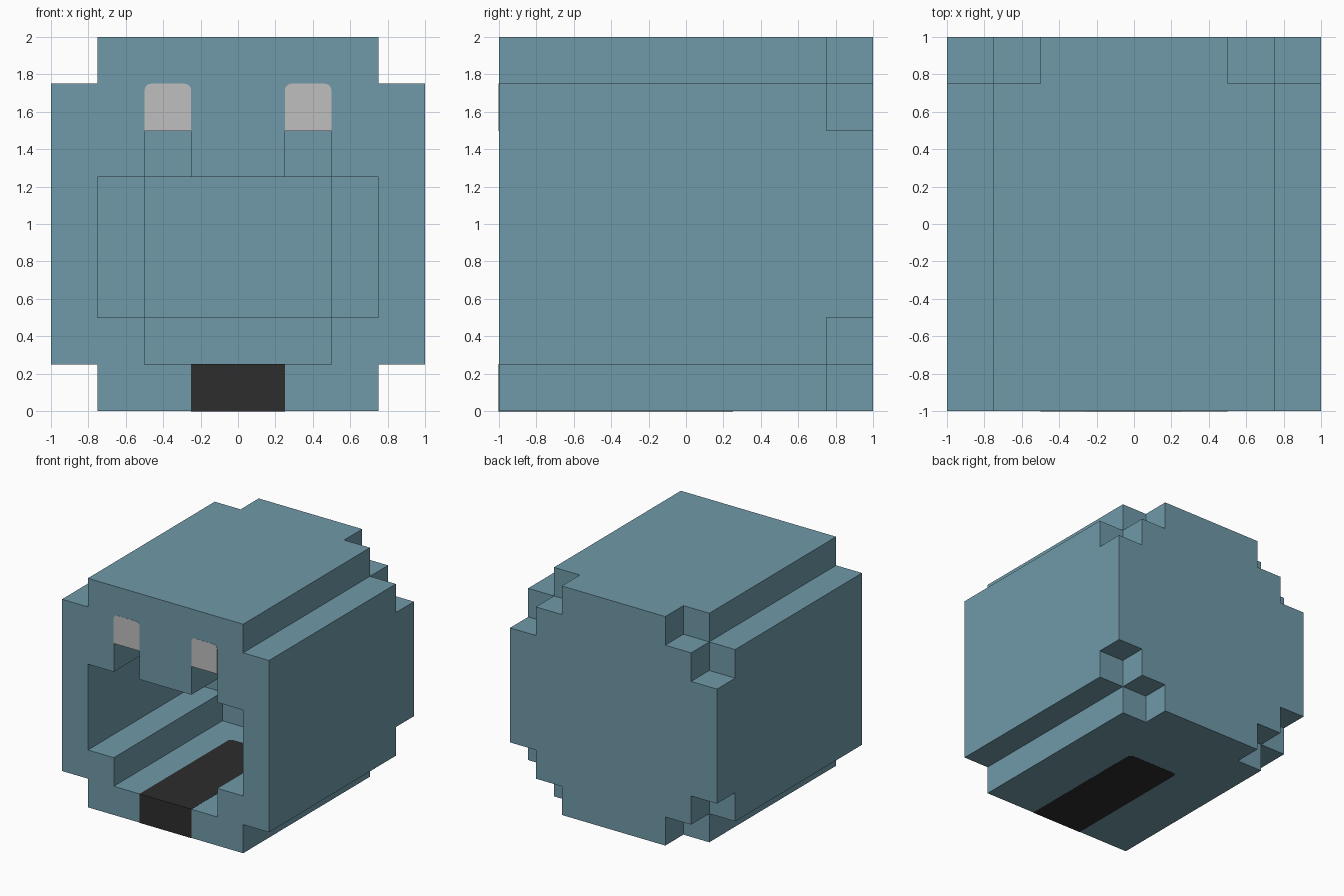
import bpy, bmesh

old = bpy.data.objects.get("Cube")
if old:
    bpy.data.objects.remove(old, do_unlink=True)


def material(name, rgb):
    m = bpy.data.materials.new(name)
    m.use_nodes = True
    col = (*rgb, 1.0)
    m.diffuse_color = col
    bsdf = m.node_tree.nodes["Principled BSDF"]
    bsdf.inputs["Base Color"].default_value = col
    bsdf.inputs["Roughness"].default_value = 0.8
    return m


BLUE = material("dusty blue", (0.162, 0.323, 0.397))
GREY = material("light grey", (0.52, 0.52, 0.52))
BLACK = material("charcoal black", (0.026, 0.026, 0.026))


def finish(name, bm, mat, mirror=True):
    me = bpy.data.meshes.new(name)
    bm.to_mesh(me)
    bm.free()
    me.materials.append(mat)
    ob = bpy.data.objects.new(name, me)
    bpy.context.collection.objects.link(ob)
    if mirror:
        ob.modifiers.new("Mirror", 'MIRROR').use_axis[0] = True
    return ob


def half_prism(name, profile, y0, y1):
    """Extrude a half profile (x, z) along y and mirror it across x = 0."""
    bm = bmesh.new()
    front = [bm.verts.new((x, y0, z)) for x, z in profile]
    back = [bm.verts.new((x, y1, z)) for x, z in profile]
    bm.faces.new(front)
    bm.faces.new(back[::-1])
    n = len(profile)
    for i in range(n):
        j = (i + 1) % n
        if profile[i][0] == 0 and profile[j][0] == 0:
            continue  # leave the mirror seam open
        bm.faces.new((front[i], back[i], back[j], front[j]))
    return finish(name, bm, BLUE)


def inlay(name, lo, hi, mat, rounded, mirror):
    """Box whose edges chosen by the rule are rounded off."""
    bm = bmesh.new()
    bmesh.ops.create_cube(bm, size=1)
    for v in bm.verts:
        v.co = [lo[k] if v.co[k] < 0 else hi[k] for k in range(3)]
    edges = [e for e in bm.edges if rounded(*e.verts)]
    bmesh.ops.bevel(bm, geom=edges, offset=0.035, segments=4,
                    profile=0.5, affect='EDGES')
    return finish(name, bm, mat, mirror)


# Stepped outer outline shared by the open shell and the inner back wall
OUTER = [(0, 0), (.75, 0), (.75, .25), (1, .25), (1, 1.75),
         (.75, 1.75), (.75, 2), (0, 2)]

# Open shell with mouth cavity, floor channel and two roof grooves
half_prism("open_shell", OUTER + [
    (0, 1.25), (.25, 1.25), (.25, 1.5), (.5, 1.5), (.5, 1.25),
    (.75, 1.25), (.75, .5), (.5, .5), (.5, .25), (0, .25)], -1, .5)

# Narrower recess at the back of the cavity
half_prism("inner_back_wall", OUTER + [
    (0, 1.25), (.5, 1.25), (.5, .5), (0, .5)], .5, .75)

# Closed rear cap with notched corners
half_prism("rear_cap", [
    (0, 0), (.5, 0), (.5, .25), (.75, .25), (.75, .5), (1, .5), (1, 1.5),
    (.75, 1.5), (.75, 1.75), (.5, 1.75), (.5, 2), (0, 2)], .75, 1)

# Dark strip set into the floor, rounded at its rear end
E = 0.0015
inlay("floor_strip", (-.25, -1 - E, -E), (.25, .25, .25 + E), BLACK,
      lambda a, b: a.co.y > 0 and b.co.y > 0 and abs(a.co.z - b.co.z) > .1,
      False)

# Pale eyes above the grooves, rounded along the top
inlay("eyes", (.25, -1 - E, 1.5 - E), (.5, -.75, 1.75), GREY,
      lambda a, b: a.co.z > 1.7 and b.co.z > 1.7 and abs(a.co.y - b.co.y) > .1,
      True)
